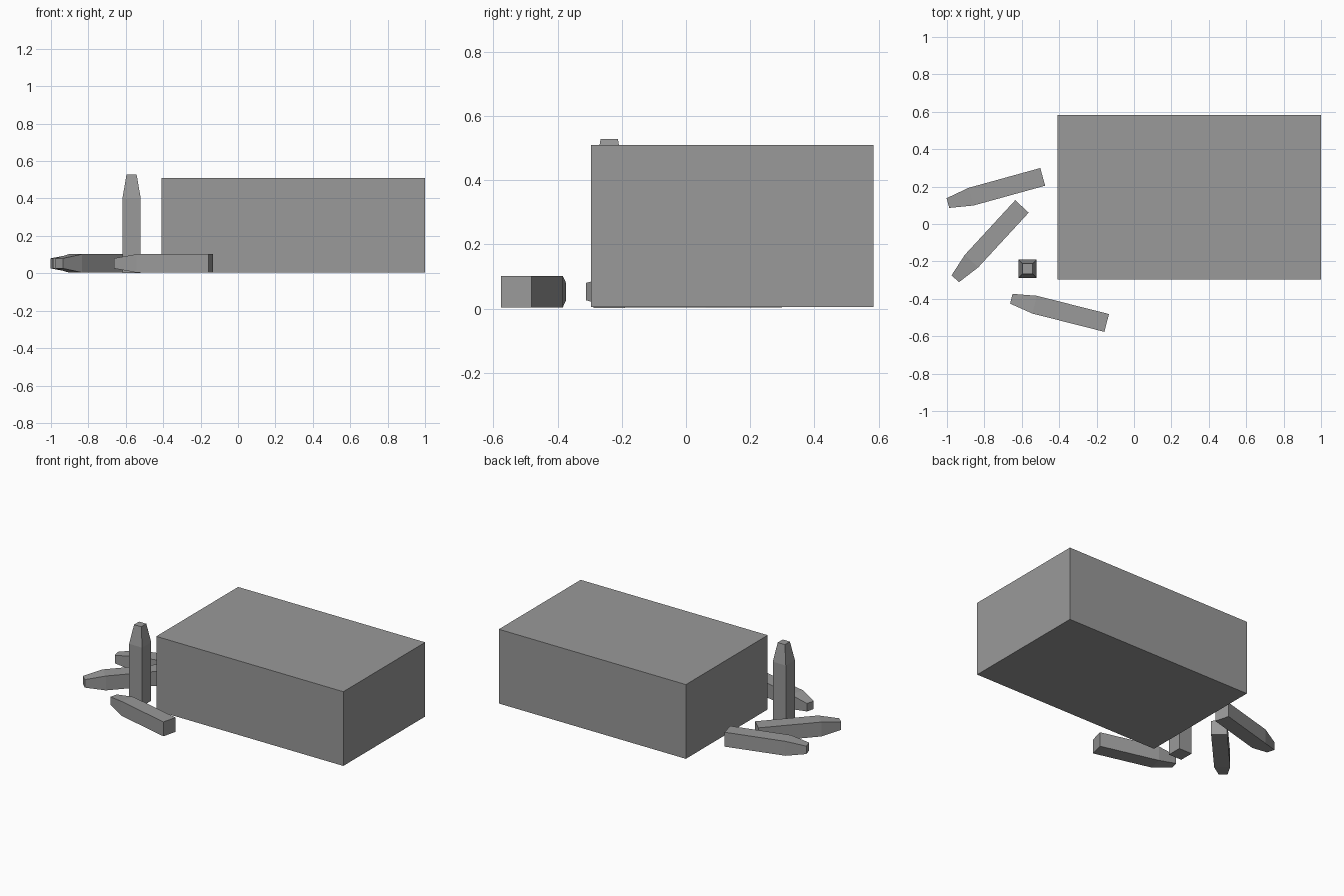
import bpy
import bmesh
from math import atan2, pi
from mathutils import Matrix, Vector

if "Cube" in bpy.data.objects:
    bpy.data.objects.remove(bpy.data.objects["Cube"], do_unlink=True)

grey = bpy.data.materials.new("plain grey")
grey.use_nodes = True
grey.diffuse_color = (0.32, 0.32, 0.32, 1)
grey.node_tree.nodes["Principled BSDF"].inputs["Base Color"].default_value = grey.diffuse_color


def finish(name, bm, matrix):
    bmesh.ops.recalc_face_normals(bm, faces=bm.faces)
    mesh = bpy.data.meshes.new(name)
    bm.to_mesh(mesh)
    bm.free()
    mesh.materials.append(grey)
    obj = bpy.data.objects.new(name, mesh)
    obj.matrix_world = matrix
    bpy.context.collection.objects.link(obj)
    return obj


def tapered_peg(name, matrix):
    """Square peg standing on its origin, narrowing above the shoulder."""
    bm = bmesh.new()
    rings = []
    for half, z in ((0.049, 0), (0.049, 0.398), (0.027, 0.526)):
        rings.append([bm.verts.new((sx * half, sy * half, z))
                      for sx, sy in ((-1, -1), (1, -1), (1, 1), (-1, 1))])
    for low, high in zip(rings, rings[1:]):
        for i in range(4):
            j = (i + 1) % 4
            bm.faces.new((low[i], low[j], high[j], high[i]))
    bm.faces.new(rings[0])
    bm.faces.new(rings[-1])
    return finish(name, bm, matrix)


# Large plain box
bm = bmesh.new()
bmesh.ops.create_cube(bm, size=1)
bmesh.ops.scale(bm, verts=bm.verts, vec=(1.408, 0.88, 0.505))
finish("box", bm, Matrix.Translation((0.296, 0.144, 0.2575)))

# One peg standing upright
tapered_peg("standing_peg", Matrix.Translation((-0.569, -0.239, 0.002)))

# Three pegs lying flat, each given by the middle of its base and its tip
lying = {
    "back_lying_peg": ((-0.488, 0.252), (-0.991, 0.113)),
    "middle_lying_peg": ((-0.599, 0.094), (-0.953, -0.290)),
    "front_lying_peg": ((-0.146, -0.529), (-0.655, -0.400)),
}
for name, (base, tip) in lying.items():
    way = Vector(tip) - Vector(base)
    turn = Matrix.Rotation(atan2(way.y, way.x), 4, "Z") @ Matrix.Rotation(pi / 2, 4, "Y")
    tapered_peg(name, Matrix.Translation((*base, 0.053)) @ turn)
